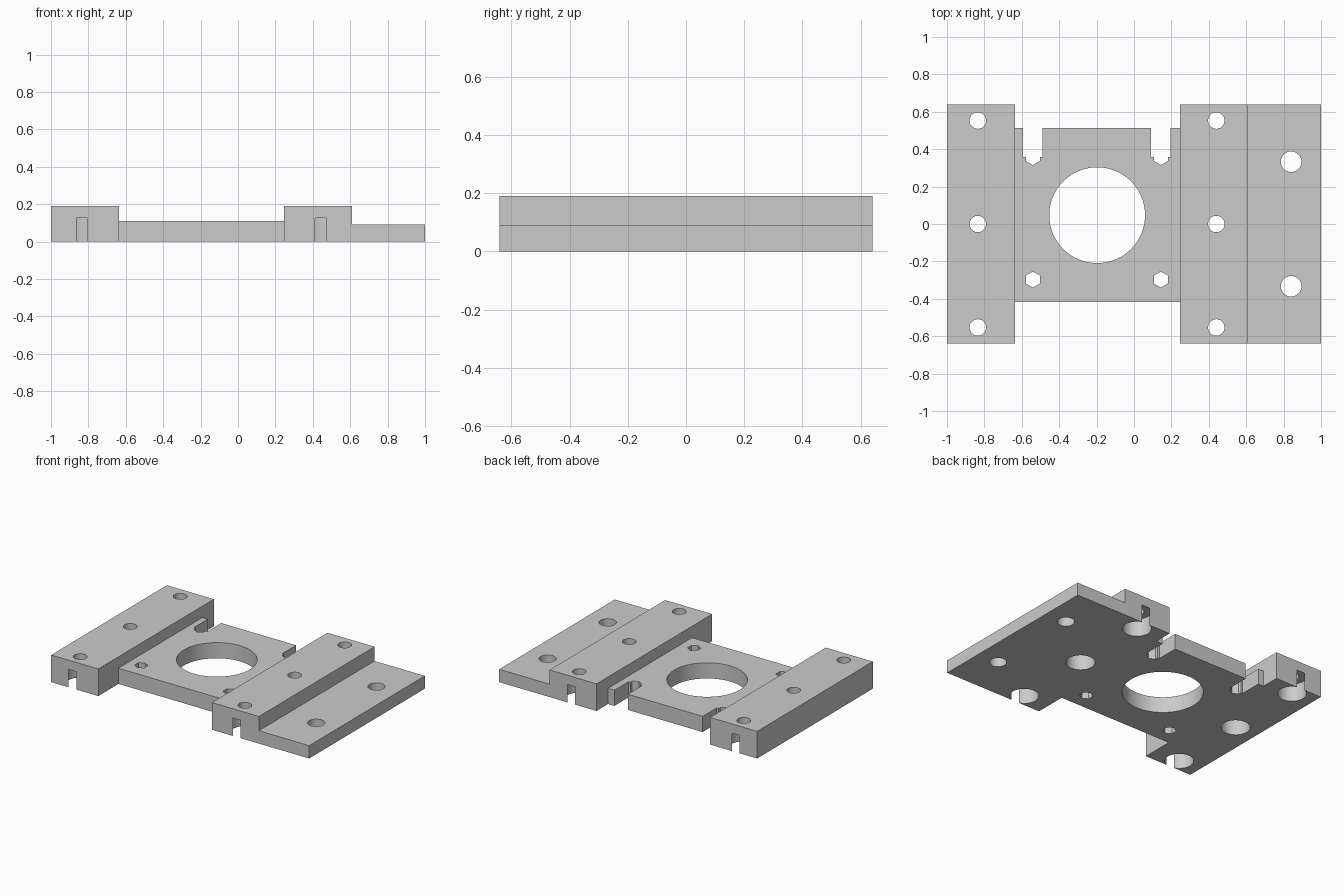
import bpy
import math
from mathutils import Matrix, Vector

cube = bpy.data.objects.get("Cube")
if cube:
    bpy.data.objects.remove(cube, do_unlink=True)

grey = bpy.data.materials.new("plain grey")
grey.use_nodes = True
COLOUR = (0.6, 0.6, 0.6, 1)
grey.diffuse_color = COLOUR
grey.node_tree.nodes["Principled BSDF"].inputs["Base Color"].default_value = COLOUR


def prism(name, points, direction):
    """Solid made by sweeping a closed outline along a direction."""
    n = len(points)
    verts = [Vector(p) for p in points] + [Vector(p) + Vector(direction) for p in points]
    faces = [list(range(n))[::-1], list(range(n, 2 * n))]
    faces += [(i, (i + 1) % n, n + (i + 1) % n, n + i) for i in range(n)]
    mesh = bpy.data.meshes.new(name)
    mesh.from_pydata(verts, [], faces)
    mesh.materials.append(grey)
    obj = bpy.data.objects.new(name, mesh)
    bpy.context.collection.objects.link(obj)
    return obj


def box(name, x0, x1, y0, y1, z0, z1):
    return prism(name, [(x0, y0, z0), (x1, y0, z0), (x1, y1, z0), (x0, y1, z0)], (0, 0, z1 - z0))


def drill(name, x, y, radius, z0=-0.1, z1=0.3, sides=48):
    """Upright round or hexagonal cutter with a corner facing the back."""
    ring = [math.tau * i / sides + math.pi / 2 for i in range(sides)]
    return prism(name, [(x + radius * math.cos(a), y + radius * math.sin(a), z0) for a in ring],
                 (0, 0, z1 - z0))


def combine(target, tool, operation):
    tool.hide_render = True
    mod = target.modifiers.new(operation.lower(), "BOOLEAN")
    mod.operation = operation
    mod.solver = "EXACT"
    mod.object = tool
    bpy.context.view_layer.objects.active = target
    bpy.ops.object.modifier_apply(modifier=mod.name)
    bpy.data.objects.remove(tool, do_unlink=True)


HALF_Y = 0.64
RAIL_TOP = 0.19

# Thin plate between the rails
body = box("mounting_plate", -0.66, 0.27, -0.417, 0.513, 0, 0.11)

# Left rail, and right rail with its low side flange
combine(body, box("left_rail", -1, -0.635, -HALF_Y, HALF_Y, 0, RAIL_TOP), "UNION")
step = [(0.245, 0), (1, 0), (1, 0.09), (0.61, 0.09), (0.61, RAIL_TOP), (0.245, RAIL_TOP)]
combine(body, prism("right_rail", [(x, -HALF_Y, z) for x, z in step], (0, 2 * HALF_Y, 0)), "UNION")

# Large central opening
cutters = [drill("opening", -0.197, 0.047, 0.256, sides=96)]

# Rail screw holes with wide recesses from below that break the end faces
for x in (-0.835, 0.44):
    for y in (-0.553, 0, 0.553):
        cutters.append(drill("screw_hole", x, y, 0.044))
        cutters.append(drill("screw_recess", x, y, 0.092, z1=0.125))

# Flange holes
for y in (-0.333, 0.333):
    cutters.append(drill("flange_hole", 0.84, y, 0.055))

# Hexagonal holes, the back pair opening into slots
for x in (-0.541, 0.144):
    cutters.append(drill("front_hex_hole", x, -0.297, 0.043, sides=6))
    cutters.append(drill("back_hex_hole", x, 0.358, 0.043, sides=6))
    cutters.append(box("back_slot", x - 0.052, x + 0.052, 0.358, 0.6, -0.1, 0.3))

for cutter in cutters:
    combine(body, cutter, "DIFFERENCE")

# Smooth hole walls, crisp edges
bpy.ops.object.select_all(action="DESELECT")
body.select_set(True)
bpy.context.view_layer.objects.active = body
bpy.ops.object.shade_smooth_by_angle(angle=math.radians(30))
